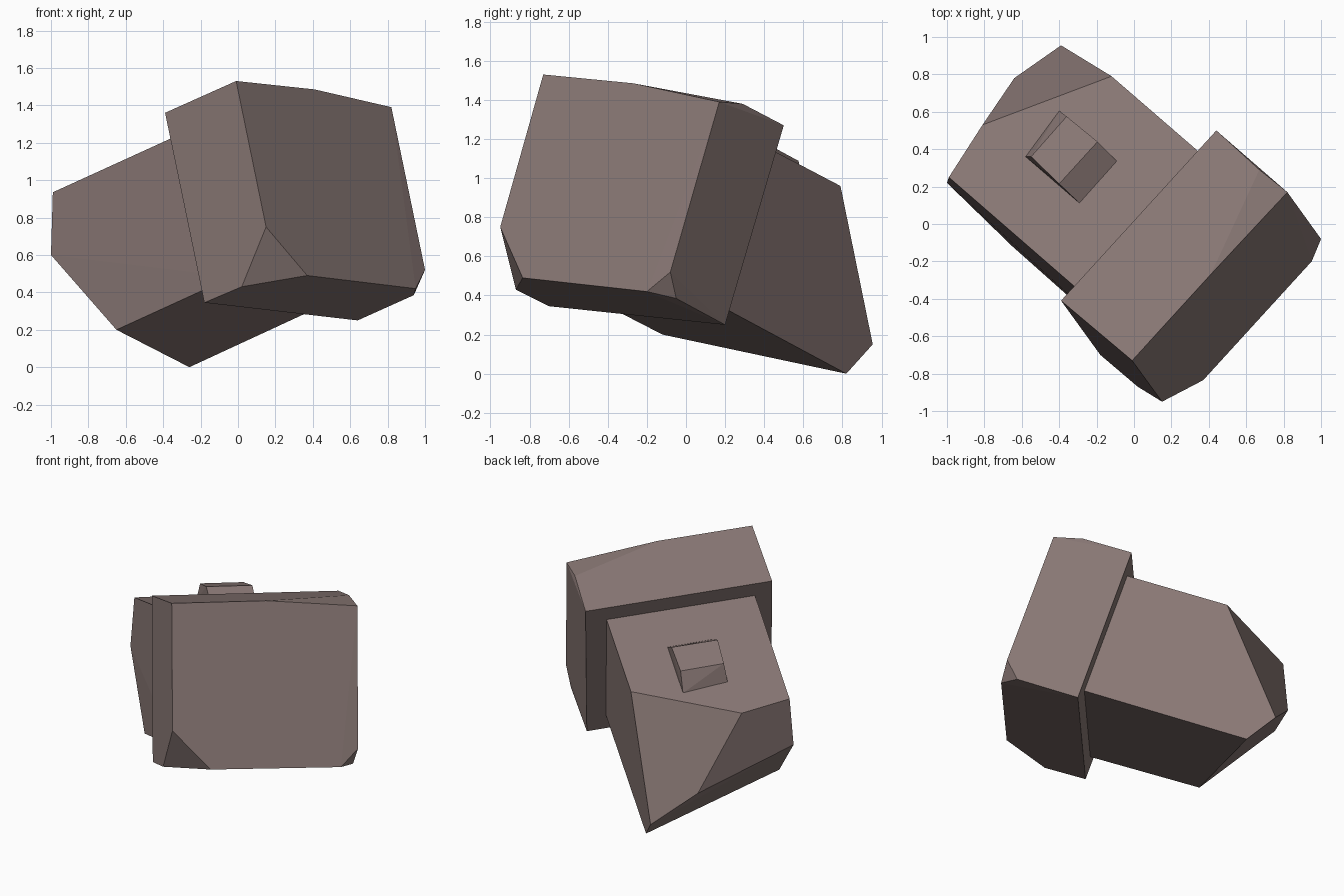
import bpy, bmesh, math
from mathutils import Vector

if "Cube" in bpy.data.objects:
    bpy.data.objects.remove(bpy.data.objects["Cube"])

stone = bpy.data.materials.new("brown_grey_stone")
stone.diffuse_color = (0.25, 0.187, 0.177, 1)
stone.use_nodes = True
stone.node_tree.nodes["Principled BSDF"].inputs["Base Color"].default_value = stone.diffuse_color

# Tilted axes of the model: across, up and forward
ACROSS = Vector((0.672, 0.737, -0.073))
UP = Vector((-0.195, 0.27, 0.943))
FORWARD = Vector((0.715, -0.619, 0.325))


def local(u, v, n):
    return ACROSS * u + UP * v + FORWARD * n


def on_level(x, y, v):
    """Point above (x, y) lying on the tilted level v."""
    return Vector((x, y, (v - UP.x * x - UP.y * y) / UP.z))


def block(name, points):
    """Convex flat-faced block with chipped corners."""
    bm = bmesh.new()
    for p in points:
        bm.verts.new(p)
    res = bmesh.ops.convex_hull(bm, input=bm.verts)
    loose = [v for v in bm.verts if not v.link_faces]
    bmesh.ops.delete(bm, geom=loose, context='VERTS')
    bmesh.ops.dissolve_limit(bm, angle_limit=math.radians(2),
                             verts=bm.verts, edges=bm.edges)
    bmesh.ops.recalc_face_normals(bm, faces=bm.faces)
    mesh = bpy.data.meshes.new(name)
    bm.to_mesh(mesh)
    bm.free()
    mesh.materials.append(stone)
    obj = bpy.data.objects.new(name, mesh)
    bpy.context.collection.objects.link(obj)
    return obj


# Large front slab with chipped corners
block("front_slab", [
    (-0.39, -0.41, 1.36), (0.44, 0.50, 1.27),
    (0.64, 0.20, 0.25), (-0.18, -0.70, 0.345),
    (-0.01, -0.73, 1.53), (0.41, -0.27, 1.485), (0.67, 0.29, 1.38),
    (0.82, 0.17, 1.39), (1.0, -0.08, 0.52), (0.95, -0.20, 0.42),
    (0.94, -0.05, 0.385), (0.37, -0.835, 0.49),
    (0.15, -0.95, 0.75), (0.02, -0.87, 0.43),
])

# Rear body: chipped back end, square front end set into the slab
front_end = [local(u, v, 0.55) for u in (-0.55, 0.433) for v in (0.28, 1.142)]
block("rear_body", front_end + [
    (-0.99, 0.25, 0.935), (-0.81, 0.53, 0.892), (-0.12, 0.79, 0.96),
    (-0.64, 0.78, 0.373), (-0.39, 0.955, 0.15), (-0.26, 0.82, 0.0),
    (-1.0, 0.22, 0.60), (-0.65, -0.12, 0.20),
])

# Small wedge-sided block on top of the body
base = [(-0.58, 0.36), (-0.40, 0.605), (-0.09, 0.335), (-0.29, 0.11)]
cap = [(-0.55, 0.36), (-0.36, 0.575), (-0.195, 0.44), (-0.40, 0.215)]
block("top_knob", [on_level(x, y, 1.14) for x, y in base]
      + [on_level(x, y, 1.252) for x, y in cap])
